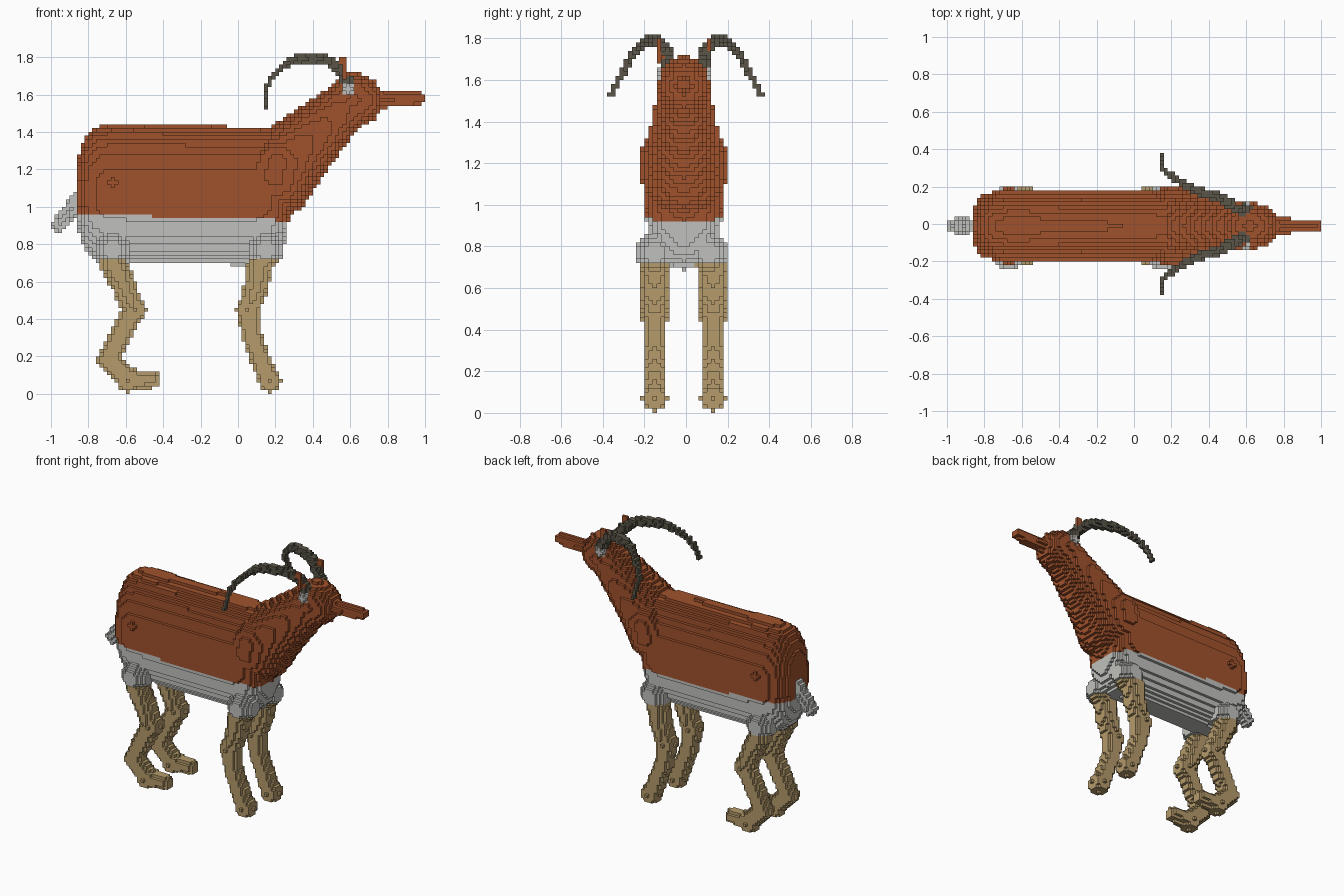
import bpy, bmesh, math
from mathutils import Vector

if "Cube" in bpy.data.objects:
    bpy.data.objects.remove(bpy.data.objects["Cube"])

V = 0.02                              # block size
ORIGIN = Vector((-0.99, -0.01, 0.01))  # centre of block (0, 0, 0)
MID = -0.01                           # mirror plane of the body


def material(name, rgb):
    m = bpy.data.materials.new(name)
    m.diffuse_color = (*rgb, 1)
    m.use_nodes = True
    b = m.node_tree.nodes["Principled BSDF"]
    b.inputs["Base Color"].default_value = (*rgb, 1)
    b.inputs["Roughness"].default_value = 0.9
    return m


COAT = material("russet coat", (0.352, 0.084, 0.026))
PALE = material("pale grey", (0.527, 0.527, 0.51))
TAN = material("tan leg", (0.462, 0.328, 0.147))
HORN = material("dark horn", (0.102, 0.091, 0.065))

taken = set()   # every filled block
parts = []      # (name, blocks, materials, rule)


def centre(c):
    return ORIGIN + Vector(c) * V


def snap(p):
    return centre([round((p[i] - ORIGIN[i]) / V) for i in range(3)])


def fill(lo, hi, inside):
    """Blocks in a box whose centres pass the test."""
    a = [math.floor((lo[i] - ORIGIN[i]) / V) for i in range(3)]
    b = [math.ceil((hi[i] - ORIGIN[i]) / V) + 1 for i in range(3)]
    return {(i, j, k) for i in range(a[0], b[0]) for j in range(a[1], b[1])
            for k in range(a[2], b[2]) if inside(centre((i, j, k)))}


def limb(points, ys=1.0):
    """Tapered tube through (x, y, z, radius) points; ys flattens it in y."""
    cells = set()
    for p, q in zip(points, points[1:] or points):
        a, b = Vector(p[:3]), Vector(q[:3])
        d, r = b - a, max(p[3], q[3])
        n = d.length_squared

        def inside(c):
            t = min(1, max(0, (c - a).dot(d) / n)) if n else 0
            off = c - a - d * t
            off.y /= ys
            return off.length <= p[3] + (q[3] - p[3]) * t + 1e-4

        lo = [min(a[i], b[i]) - r for i in range(3)]
        hi = [max(a[i], b[i]) + r for i in range(3)]
        cells |= fill(lo, hi, inside)
    return cells


def ball(x, y, z, r):
    return limb([(*snap((x, y, z)), r)])


def add(name, cells, mats, rule=lambda c: 0):
    cells = cells - taken
    taken.update(cells)
    parts.append((name, cells, mats, rule))


def sided(points, s, mid=MID):
    return [(x, mid + s * y, z, r) for x, y, z, r in points]


SIDES = (("left", 1), ("right", -1))   # along y: far and near flank

# Horns, ears and eyes
horn = [(0.60, 0.075, 1.65, 0.034), (0.55, 0.09, 1.73, 0.032), (0.48, 0.13, 1.78, 0.03),
        (0.38, 0.165, 1.795, 0.026), (0.28, 0.20, 1.785, 0.022), (0.20, 0.26, 1.715, 0.018),
        (0.15, 0.30, 1.64, 0.015), (0.15, 0.365, 1.53, 0.013)]
ear = [(0.58, 0.10, 1.68, 0.02), (0.56, 0.13, 1.79, 0.014)]
for side, s in SIDES:
    add("eye_" + side, ball(0.59, MID + s * 0.10, 1.63, 0.03), [PALE])
    add("horn_" + side, limb(sided(horn, s, 0)), [HORN])
    add("ear_" + side, limb(sided(ear, s)), [COAT])


# Barrel-shaped torso with pale belly
def torso(c):
    dz = (c.z - 1.063 + 0.012 * (c.x + 0.3)) / 0.37
    return (abs((c.x + 0.295) / 0.57) ** 12 + abs((c.y - MID) / 0.19) ** 2.2
            + abs(dz) ** 2.2) <= 1


def belly(c):
    return int(c.z < 0.945 - 0.03 * (c.x + 0.3))


body = fill((-0.9, -0.22, 0.66), (0.3, 0.2, 1.46), torso)
add("torso", body, [COAT, PALE], belly)

# Neck, head and snout
add("neck", limb([(0.20, MID, 1.17, 0.222), (0.31, MID, 1.29, 0.19),
                  (0.59, MID, 1.555, 0.13)], 0.93), [COAT, PALE], belly)
add("head", limb([(0.62, MID, 1.575, 0.14), (0.635, MID, 1.57, 0.138)], 0.88), [COAT])
add("snout", limb([(0.74, MID, 1.57, 0.046), (0.90, MID, 1.575, 0.036),
                   (0.97, MID, 1.58, 0.03)]), [COAT])

# Tail
add("tail", limb([(-0.83, MID, 1.08, 0.036), (-0.90, MID, 0.98, 0.042),
                  (-0.955, MID, 0.905, 0.042)]), [PALE])

# Shoulders, haunches and legs: (x, z, radius) down each leg
front_leg = [(0.12, 0.70, 0.07), (0.10, 0.58, 0.065), (0.055, 0.44, 0.058),
             (0.07, 0.32, 0.054), (0.16, 0.08, 0.054)]
rear_leg = [(-0.67, 0.70, 0.07), (-0.61, 0.58, 0.066), (-0.56, 0.45, 0.06),
            (-0.63, 0.31, 0.058), (-0.695, 0.18, 0.056), (-0.585, 0.08, 0.054),
            (-0.455, 0.075, 0.045)]
for side, s in SIDES:
    add("shoulder_" + side, ball(0.21, MID + s * 0.06, 1.22, 0.15), [COAT])
    add("haunch_" + side, ball(-0.68, MID + s * 0.10, 1.12, 0.103), [COAT])
    for name, leg, hip, knee, foot in (
            ("front_leg_", front_leg, (0.14, 0.775), (0.05, 0.44), (0.165, 0.07)),
            ("rear_leg_", rear_leg, (-0.68, 0.775), (-0.55, 0.44), (-0.585, 0.07))):
        y = MID + s * 0.14
        cells = limb([(x, y, z, r) for x, z, r in leg])
        cells |= ball(hip[0], y - s * 0.01, hip[1], 0.092)
        for x, z in (knee, foot):
            cells |= ball(x, MID + s * 0.145, z, 0.0601)
        add(name + side, {c for c in cells if c[2] >= 0}, [TAN, PALE],
            lambda c: int(c.z > 0.71))

# Turn each part's exposed block sides into a mesh
AXES = [Vector(a) for a in ((1, 0, 0), (0, 1, 0), (0, 0, 1))]
for name, cells, mats, rule in parts:
    bm = bmesh.new()
    corner = {}

    def vert(p):
        key = tuple(round(v * 1000) for v in p)
        if key not in corner:
            corner[key] = bm.verts.new(p)
        return corner[key]

    for cell in sorted(cells):
        c = centre(cell)
        for ax in range(3):
            for sgn in (1, -1):
                near = list(cell)
                near[ax] += sgn
                if tuple(near) in taken:
                    continue
                n = AXES[ax] * sgn
                u = AXES[(ax + 1) % 3]
                w = n.cross(u)
                face = bm.faces.new([vert(c + (n + u * a + w * b) * V / 2)
                                     for a, b in ((-1, -1), (1, -1), (1, 1), (-1, 1))])
                face.material_index = rule(c)
    mesh = bpy.data.meshes.new(name)
    bm.to_mesh(mesh)
    bm.free()
    for m in mats:
        mesh.materials.append(m)
    bpy.context.collection.objects.link(bpy.data.objects.new(name, mesh))
